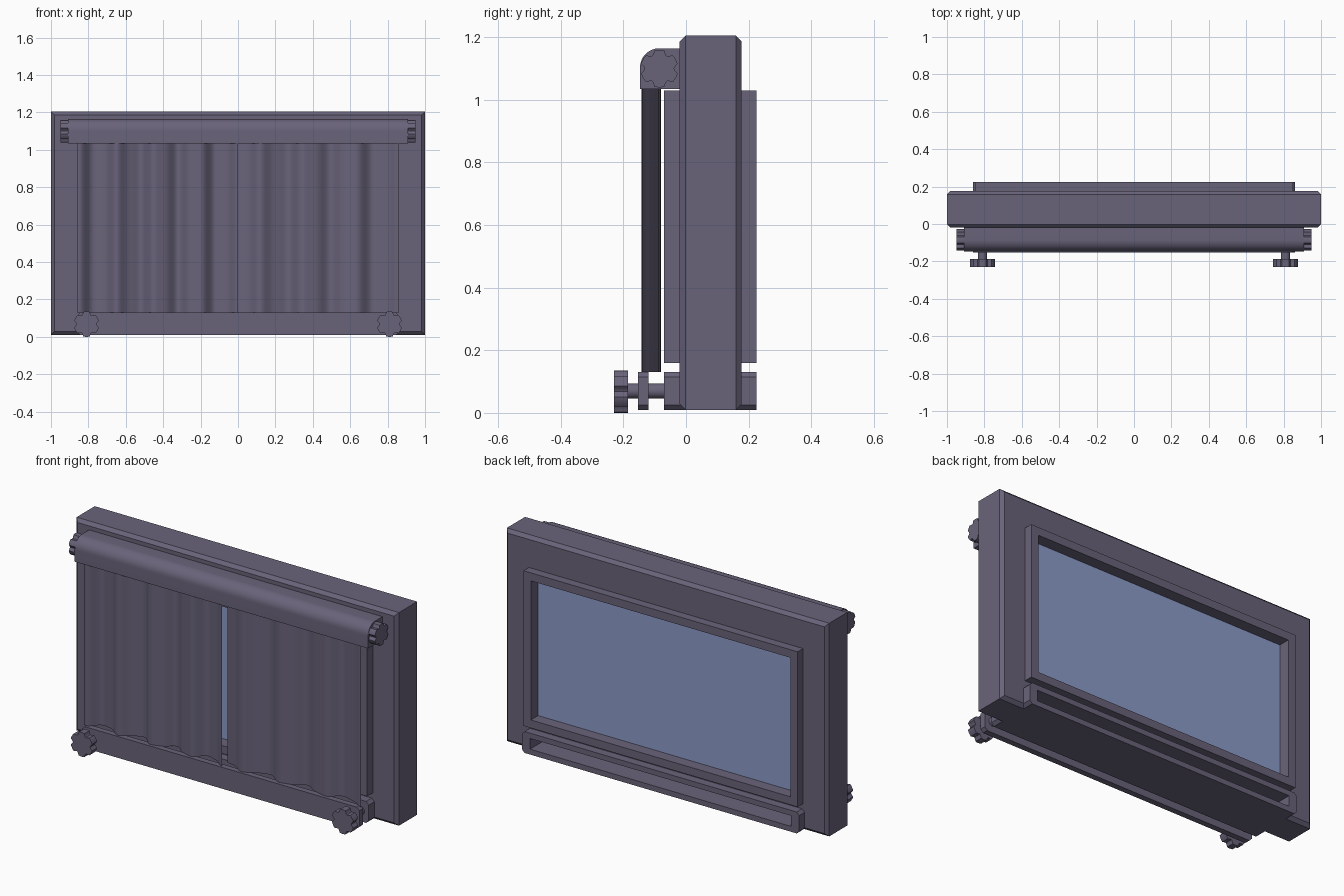
import bpy, bmesh, math

if "Cube" in bpy.data.objects:
    bpy.data.objects.remove(bpy.data.objects["Cube"])


def material(name, color):
    m = bpy.data.materials.new(name)
    m.diffuse_color = (*color, 1)
    m.use_nodes = True
    m.node_tree.nodes["Principled BSDF"].inputs["Base Color"].default_value = m.diffuse_color
    return m


PURPLE = material("muted purple", (0.141, 0.125, 0.193))
BLUE = material("glass blue", (0.26, 0.33, 0.58))


def finish(name, bm, mat=PURPLE, smooth=None):
    bmesh.ops.recalc_face_normals(bm, faces=bm.faces)
    me = bpy.data.meshes.new(name)
    bm.to_mesh(me)
    bm.free()
    ob = bpy.data.objects.new(name, me)
    bpy.context.collection.objects.link(ob)
    me.materials.append(mat)
    if smooth:
        bpy.ops.object.select_all(action='DESELECT')
        ob.select_set(True)
        bpy.context.view_layer.objects.active = ob
        bpy.ops.object.shade_smooth_by_angle(angle=math.radians(smooth))
    return ob


def loft(name, rings, mat=PURPLE, smooth=None):
    """Closed solid through a series of matching 3D rings."""
    bm = bmesh.new()
    vs = [[bm.verts.new(p) for p in r] for r in rings]
    n = len(vs[0])
    for a, b in zip(vs, vs[1:]):
        for i in range(n):
            j = (i + 1) % n
            bm.faces.new((a[i], a[j], b[j], b[i]))
    bm.faces.new(vs[0])
    bm.faces.new(vs[-1])
    return finish(name, bm, mat, smooth)


def rect(hx, z0, z1, y, c=0.0):
    """Rectangle in the xz plane, optionally with clipped corners."""
    if not c:
        return [(-hx, y, z0), (hx, y, z0), (hx, y, z1), (-hx, y, z1)]
    return [(-hx + c, y, z0), (hx - c, y, z0), (hx, y, z0 + c), (hx, y, z1 - c),
            (hx - c, y, z1), (-hx + c, y, z1), (-hx, y, z1 - c), (-hx, y, z0 + c)]


def slab(name, hx, z0, z1, y0, y1, c=0.0, mat=PURPLE):
    return loft(name, [rect(hx, z0, z1, y0, c), rect(hx, z0, z1, y1, c)], mat)


def cut(ob, hx, z0, z1):
    """Cut a rectangular opening right through in y."""
    cutter = slab("cutter", hx, z0, z1, -0.5, 0.5)
    mod = ob.modifiers.new("opening", 'BOOLEAN')
    mod.object = cutter
    mod.solver = 'EXACT'
    bpy.context.view_layer.objects.active = ob
    bpy.ops.object.modifier_apply(modifier=mod.name)
    bpy.data.objects.remove(cutter)


def star(radius, lobes=6, n=72):
    """Scalloped hand-wheel outline."""
    pts = []
    for i in range(n):
        a = 2 * math.pi * i / n
        dip = max(0.0, math.cos(lobes * a) - 0.1) / 0.9
        r = radius * (1 - 0.22 * dip ** 0.8)
        pts.append((r * math.cos(a), r * math.sin(a)))
    return pts


# Wall surround with chamfered front and back edges
B = 0.018
wall = loft("wall_surround", [
    rect(1 - B, 0.01 + B, 1.205 - B, -0.02), rect(1, 0.01, 1.205, -0.02 + B),
    rect(1, 0.01, 1.205, 0.177 - B), rect(1 - B, 0.01 + B, 1.205 - B, 0.177)])
cut(wall, 0.83, 0.18, 1.01)
cut(wall, 0.83, 0.03, 0.11)

# Window casing and pane
casing = slab("window_casing", 0.85, 0.16, 1.03, -0.07, 0.225)
cut(casing, 0.805, 0.205, 0.985)
slab("window_pane", 0.82, 0.19, 1.0, 0.0, 0.16, mat=BLUE)

# Lower vent with a through slot, and the clamp bar in front of it
vent = slab("vent_casing", 0.86, 0.01, 0.13, -0.07, 0.225, 0.016)
cut(vent, 0.81, 0.04, 0.10)
slab("clamp_bar", 0.86, 0.01, 0.13, -0.153, -0.12, 0.016)

# Roller housing with a rounded upper front edge
yb, yf, zb, zt, r = -0.018, -0.147, 1.035, 1.165, 0.062
profile = [(yb, zt), (yb, zb), (yf, zb)]
for i in range(13):
    a = math.pi - i * math.pi / 24
    profile.append((yf + r + r * math.cos(a), zt - r + r * math.sin(a)))
loft("roller_housing", [[(x, y, z) for y, z in profile] for x in (-0.91, 0.91)], smooth=30)

for s, side in ((-1, "left"), (1, "right")):
    # Roller end knobs
    loft(side + "_roller_knob", [[(s * x, -0.085 + u, 1.10 + v) for u, v in star(0.06)]
                                 for x in (0.90, 0.95)], smooth=30)
    # Clamp hand wheels and their bolts
    loft(side + "_clamp_knob", [[(s * (0.81 + u), y, 0.068 + v) for u, v in star(0.068)]
                                for y in (-0.23, -0.186)], smooth=30)
    circle = [(0.024 * math.cos(k * math.pi / 12), 0.024 * math.sin(k * math.pi / 12))
              for k in range(24)]
    loft(side + "_clamp_bolt", [[(s * 0.81 + u, y, 0.07 + v) for u, v in circle]
                                for y in (-0.19, -0.06)], smooth=30)

# Curtains: wavy sheets meeting at the middle
for side, x0, x1, amp, waves, phase in (("left", -0.86, 0.0, 0.026, 4, 0.0),
                                        ("right", 0.0, 0.86, 0.024, 3.5, math.pi)):
    bm = bmesh.new()
    prev = None
    n = 96
    for i in range(n + 1):
        t = i / n
        w = 2 * math.pi * waves * t + phase
        y = -0.111 - amp * math.cos(w) - 0.005 * math.sin(2.3 * w)
        col = [bm.verts.new((x0 + (x1 - x0) * t, y, z)) for z in (0.13, 1.06)]
        if prev:
            bm.faces.new((prev[0], col[0], col[1], prev[1]))
        prev = col
    finish(side + "_curtain", bm, smooth=60)
